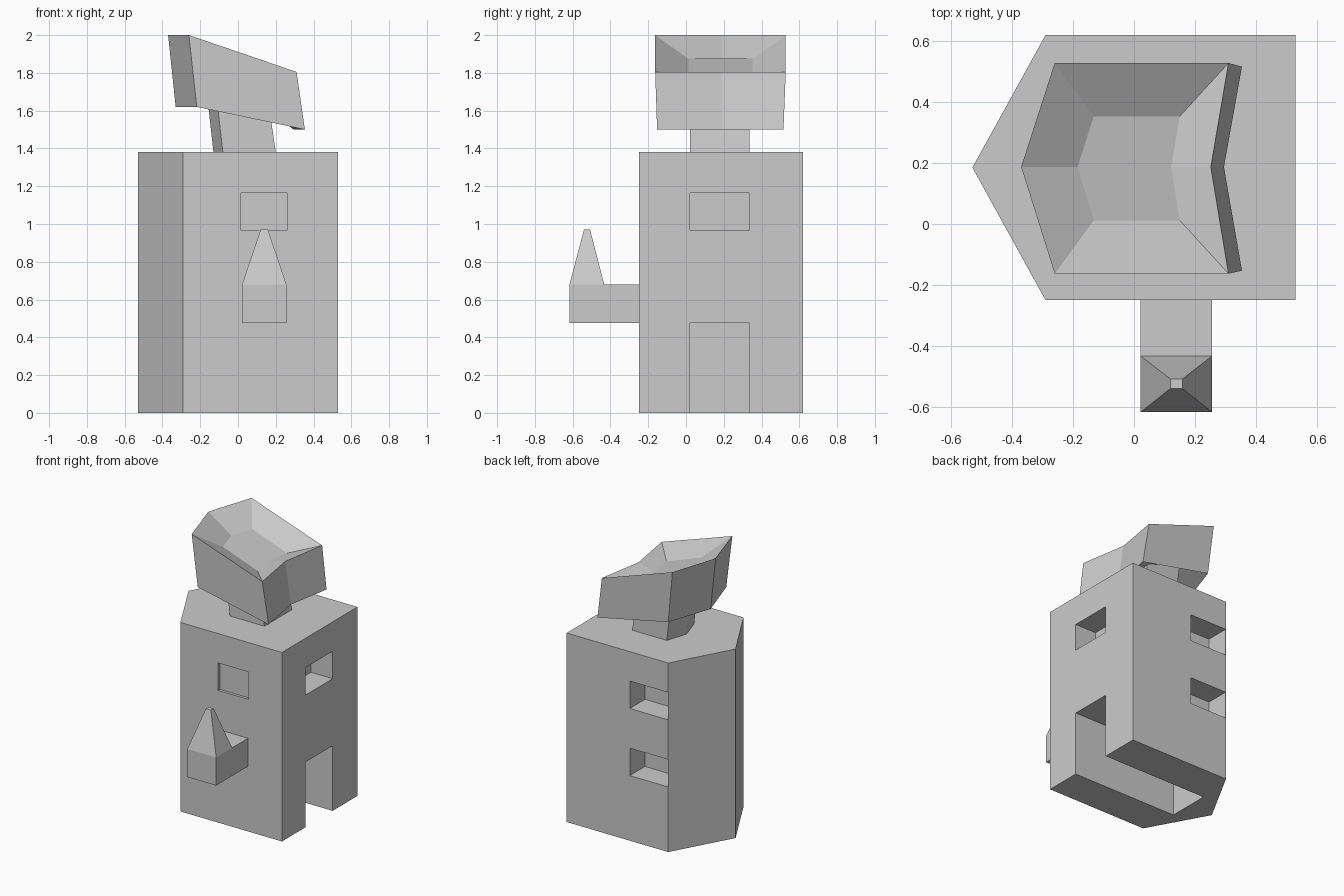
import bpy, bmesh

if "Cube" in bpy.data.objects:
    bpy.data.objects.remove(bpy.data.objects["Cube"])


def loft(name, rings):
    """Closed solid from a stack of equal-length point rings."""
    bm = bmesh.new()
    loops = [[bm.verts.new(p) for p in ring] for ring in rings]
    for a, b in zip(loops, loops[1:]):
        for i in range(len(a)):
            j = (i + 1) % len(a)
            bm.faces.new((a[i], a[j], b[j], b[i]))
    bm.faces.new(loops[0][::-1])
    bm.faces.new(loops[-1])
    bmesh.ops.recalc_face_normals(bm, faces=bm.faces)
    mesh = bpy.data.meshes.new(name)
    bm.to_mesh(mesh)
    bm.free()
    obj = bpy.data.objects.new(name, mesh)
    bpy.context.collection.objects.link(obj)
    return obj


def rect(x0, x1, y0, y1, z):
    return [(x0, y0, z), (x1, y0, z), (x1, y1, z), (x0, y1, z)]


def box(name, x0, x1, y0, y1, z0, z1):
    return loft(name, [rect(x0, x1, y0, y1, z) for z in (z0, z1)])


def cut(target, bounds):
    cutter = box("cutter", *bounds)
    cutter.hide_render = True
    mod = target.modifiers.new("opening", 'BOOLEAN')
    mod.operation, mod.solver, mod.object = 'DIFFERENCE', 'EXACT', cutter
    bpy.context.view_layer.objects.active = target
    bpy.ops.object.modifier_apply(modifier=mod.name)
    bpy.data.objects.remove(cutter)


# Tower body: five-sided prism with a pointed left side
plan = [(-0.53, 0.185), (-0.29, -0.25), (0.53, -0.25), (0.53, 0.62), (-0.29, 0.62)]
body = loft("tower_body", [[(x, y, z) for x, y in plan] for z in (0, 1.38)])

# Door passage, right window, shallow front window, two back corner windows
for bounds in [
    (-0.33, 0.7, 0.02, 0.335, -0.1, 0.475),
    (0.355, 0.7, 0.02, 0.335, 0.965, 1.165),
    (0.015, 0.26, -0.4, -0.23, 0.965, 1.165),
    (-0.287, 0.02, 0.445, 0.8, 0.965, 1.165),
    (-0.287, 0.02, 0.445, 0.8, 0.475, 0.675),
]:
    cut(body, bounds)

# Side bracket ending in a tapered turret
box("bracket_arm", 0.022, 0.256, -0.435, -0.25, 0.475, 0.68)
loft("bracket_turret", [
    rect(0.022, 0.256, -0.617, -0.433, 0.475),
    rect(0.022, 0.256, -0.617, -0.433, 0.68),
    rect(0.119, 0.159, -0.54, -0.508, 0.97),
])

# Leaning neck, running up inside the head
neck = [(-0.13, 0.18), (-0.08, 0.02), (0.2, 0.02), (0.2, 0.335), (-0.08, 0.335)]
loft("neck", [
    [(x, y, 1.38) for x, y in neck],
    [(x - 0.045, y, 1.76 - 0.3 * (x + 0.05)) for x, y in neck],
])


# Head rings: left point, left corners, notched right side
def head_ring(lp, lc, rc, rp, y0, y1, zl, zr):
    ym = 0.187
    return [(lp, ym, zl), (lc, y0, zl), (rc, y0, zr),
            (rp, ym, zr), (rc, y1, zr), (lc, y1, zl)]


# Bowl-shaped head: recessed underside, outer wall, rim, sunken floor
loft("bowl_head", [
    head_ring(-0.18, -0.13, 0.15, 0.12, 0.01, 0.355, 1.73, 1.64),
    head_ring(-0.33, -0.218, 0.354, 0.295, -0.153, 0.516, 1.62, 1.5),
    head_ring(-0.37, -0.26, 0.31, 0.252, -0.163, 0.528, 2.0, 1.805),
    head_ring(-0.185, -0.132, 0.15, 0.122, 0.012, 0.353, 1.875, 1.773),
])
